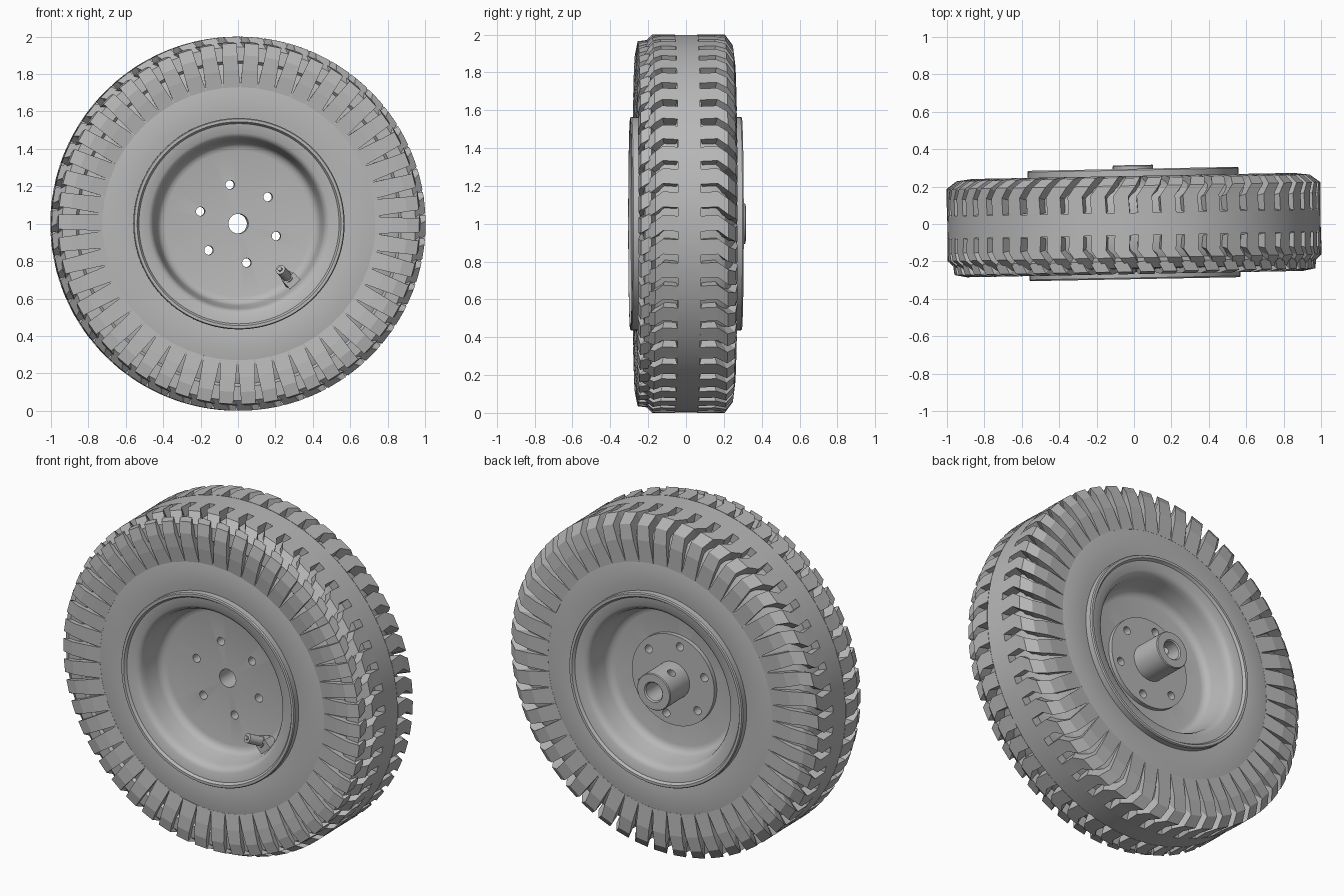
import bpy, bmesh, math
from mathutils import Matrix, Vector

cube = bpy.data.objects.get("Cube")
if cube:
    bpy.data.objects.remove(cube, do_unlink=True)

grey = bpy.data.materials.new("plain_grey")
grey.use_nodes = True
GREY = (0.48, 0.48, 0.48, 1)
grey.diffuse_color = GREY
grey.node_tree.nodes["Principled BSDF"].inputs["Base Color"].default_value = GREY

LUGS = 50
PITCH = math.tau / LUGS


def polar(r, y, a):
    return Vector((r * math.cos(a), y, r * math.sin(a)))


def finish(name, bm, smooth=True):
    """Place a wheel-space mesh on the ground, slightly turned about z."""
    bmesh.ops.recalc_face_normals(bm, faces=bm.faces)
    mesh = bpy.data.meshes.new(name)
    bm.to_mesh(mesh)
    bm.free()
    mesh.materials.append(grey)
    obj = bpy.data.objects.new(name, mesh)
    bpy.context.collection.objects.link(obj)
    obj.location.z = 1
    obj.rotation_euler.z = 0.019
    if smooth:
        select(obj)
        bpy.ops.object.shade_smooth_by_angle(angle=math.radians(32))
    return obj


def select(obj):
    bpy.ops.object.select_all(action='DESELECT')
    obj.select_set(True)
    bpy.context.view_layer.objects.active = obj


def revolve(name, profile, steps=100):
    """Spin a closed (radius, y) loop around the axle."""
    bm = bmesh.new()
    rings = [[bm.verts.new(polar(r, y, math.tau * i / steps)) for r, y in profile]
             for i in range(steps)]
    n = len(profile)
    for i in range(steps):
        a, b = rings[i], rings[(i + 1) % steps]
        for j in range(n):
            k = (j + 1) % n
            bm.faces.new((a[j], a[k], b[k], b[j]))
    return finish(name, bm)


def both_sides(half):
    """Mirror a back-side profile to the front to close the loop."""
    return half + [(r, -y) for r, y in reversed(half)]


def lugs(name, stations, phase=0.0):
    """Ring of lofted blocks; station = (y, radius, angle shift, half width)."""
    bm = bmesh.new()
    for i in range(LUGS):
        rings = []
        for y, r, shift, half in stations:
            core_y = math.copysign(0.1, y)
            inner_y, inner_r = y + (core_y - y) * 0.4, r + (0.75 - r) * 0.4
            a = i * PITCH + shift + phase
            rings.append([bm.verts.new(p) for p in (
                polar(r, y, a - half), polar(r, y, a + half),
                polar(inner_r, inner_y, a + half), polar(inner_r, inner_y, a - half))])
        for p, q in zip(rings, rings[1:]):
            for j in range(4):
                k = (j + 1) % 4
                bm.faces.new((p[j], p[k], q[k], q[j]))
        bm.faces.new(rings[0])
        bm.faces.new(rings[-1])
    return finish(name, bm, smooth=False)


def cylinder(bm, start, end, radius, segments=24, radius2=None):
    start, end = Vector(start), Vector(end)
    axis = end - start
    turn = Vector((0, 0, 1)).rotation_difference(axis).to_matrix().to_4x4()
    bmesh.ops.create_cone(bm, cap_ends=True, segments=segments, radius1=radius,
                          radius2=radius2 or radius, depth=axis.length,
                          matrix=Matrix.Translation((start + end) / 2) @ turn)


def cut(target, cutter):
    cutter.hide_render = True
    mod = target.modifiers.new("holes", 'BOOLEAN')
    mod.operation = 'DIFFERENCE'
    mod.solver = 'EXACT'
    mod.object = cutter
    select(target)
    bpy.ops.object.modifier_apply(modifier=mod.name)


# Tyre body with the raised centre band
revolve("tyre_body", both_sides([
    (0.53, 0.2), (0.54, 0.25), (0.6, 0.257), (0.67, 0.257), (0.73, 0.25), (0.8, 0.238),
    (0.87, 0.22), (0.92, 0.19), (0.94, 0.15), (0.945, 0.06), (0.998, 0.06)]))

# Back lugs run from the tread over the shoulder onto the sidewall
lugs("back_lugs", [
    (0.06, 1.0, 0.0, 0.041), (0.15, 1.0, 0.005, 0.041), (0.205, 1.0, -0.035, 0.041),
    (0.246, 0.945, -0.06, 0.04), (0.257, 0.86, -0.06, 0.048), (0.251, 0.73, -0.06, 0.062)])

# Front lugs are split into tread blocks and staggered sidewall blocks
lugs("front_tread_lugs", [
    (-0.06, 1.0, 0.0, 0.041), (-0.14, 1.0, 0.005, 0.041),
    (-0.18, 1.0, -0.025, 0.041), (-0.235, 0.945, -0.06, 0.04), (-0.24, 0.87, -0.06, 0.04)])
lugs("front_sidewall_lugs", [
    (-0.2, 0.972, -0.03, 0.04), (-0.255, 0.965, -0.06, 0.04),
    (-0.268, 0.9, -0.06, 0.044), (-0.264, 0.82, -0.06, 0.052), (-0.251, 0.73, -0.06, 0.062)],
    phase=PITCH * 0.4)

# Rim with a deep well on each side
rim = revolve("rim", both_sides([
    (0.053, 0.1), (0.39, 0.1), (0.412, 0.106), (0.428, 0.12), (0.436, 0.14), (0.452, 0.22),
    (0.458, 0.246), (0.468, 0.263), (0.485, 0.273), (0.535, 0.28), (0.545, 0.295),
    (0.56, 0.295), (0.565, 0.288), (0.565, 0.25), (0.52, 0.19)]))

# Hub flange and tube on the back
hub = revolve("hub", [
    (0.053, 0.09), (0.268, 0.09), (0.268, 0.125), (0.108, 0.125),
    (0.108, 0.31), (0.104, 0.315), (0.06, 0.315), (0.053, 0.308)], 64)

# Six bolt holes through rim and flange
bm = bmesh.new()
for i in range(6):
    a = math.radians(42 + 60 * i)
    cylinder(bm, polar(0.213, -0.3, a), polar(0.213, 0.3, a), 0.024)
bolts = finish("bolt_hole_cutter", bm, smooth=False)
cut(rim, bolts)
cut(hub, bolts)

# Set screw hole in the hub tube
bm = bmesh.new()
screw_angle = math.radians(120)
cylinder(bm, polar(0.02, 0.22, screw_angle), polar(0.2, 0.22, screw_angle), 0.024)
screw = finish("set_screw_cutter", bm, smooth=False)
cut(hub, screw)
for helper in (bolts, screw):
    bpy.data.objects.remove(helper, do_unlink=True)

# Valve stem leaning towards the axle
tip = Vector((0.222, -0.24, -0.245))
base = Vector((0.29, -0.1, -0.315))
lean = (base - tip).normalized()
bm = bmesh.new()
cylinder(bm, tip, base, 0.027)
cylinder(bm, tip - lean * 0.012, tip, 0.012, 16)
cylinder(bm, tip + lean * 0.09, base, 0.034, 24, 0.042)
finish("valve_stem", bm)

# Clip joining the valve to the well wall
bm = bmesh.new()
spot = polar(0.42, -0.155, math.radians(-47))
bmesh.ops.create_cube(bm, size=1, matrix=Matrix.Translation(spot)
                      @ Matrix.Rotation(math.radians(47), 4, 'Y')
                      @ Matrix.Diagonal((0.06, 0.05, 0.075, 1)))
finish("valve_clip", bm, smooth=False)
